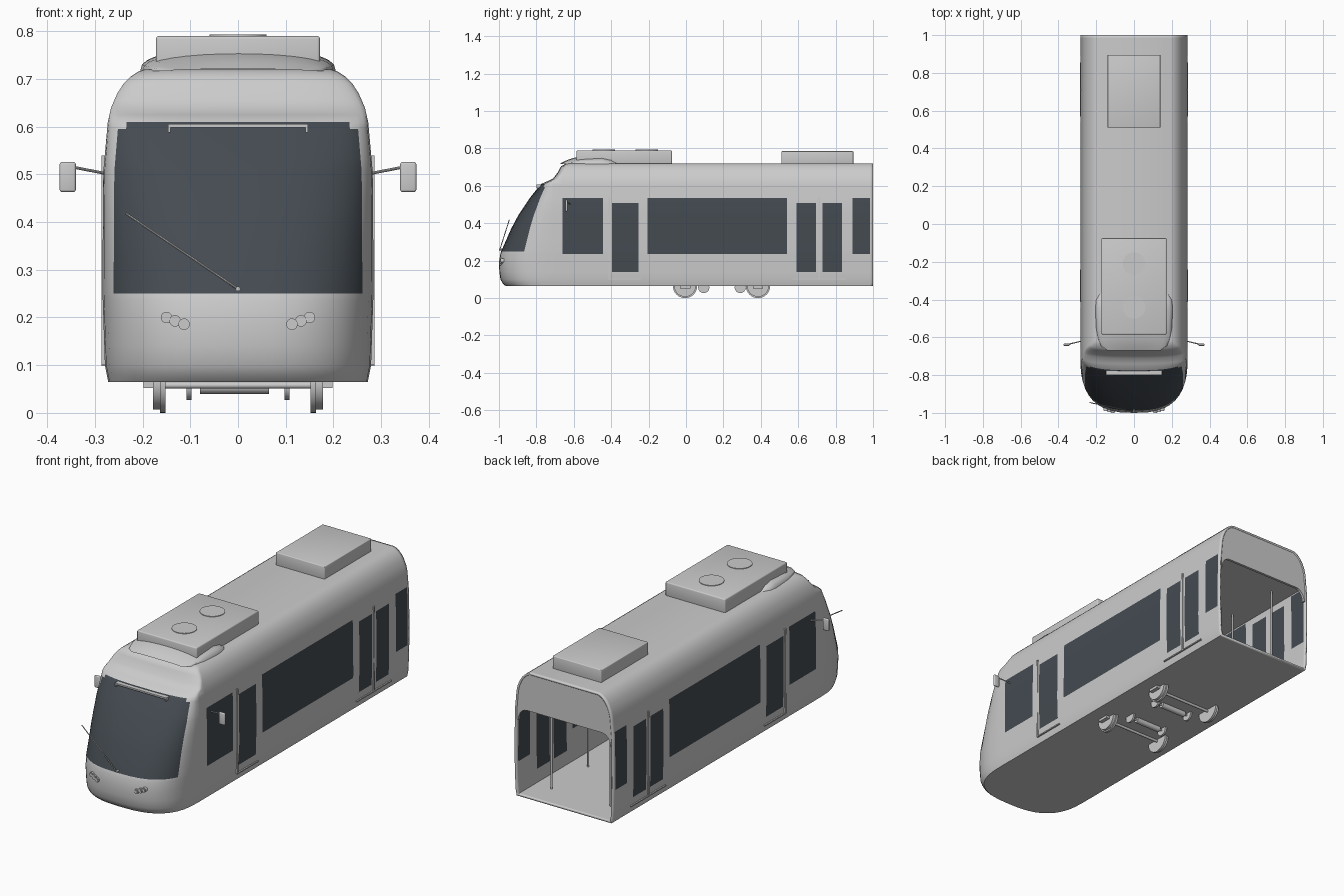
import bpy, bmesh, math
from mathutils import Vector, Matrix

cube = bpy.data.objects.get("Cube")
if cube:
    bpy.data.objects.remove(cube, do_unlink=True)


def material(name, rgb):
    m = bpy.data.materials.new(name)
    m.use_nodes = True
    m.diffuse_color = (*rgb, 1)
    m.node_tree.nodes["Principled BSDF"].inputs["Base Color"].default_value = (*rgb, 1)
    return m


GREY = material("light grey paint", (0.6, 0.6, 0.6))
GLASS = material("dark tinted glass", (0.058, 0.07, 0.083))


def finish(name, bm, mats=(GREY,), smooth=True):
    bmesh.ops.recalc_face_normals(bm, faces=bm.faces[:])
    mesh = bpy.data.meshes.new(name)
    bm.to_mesh(mesh)
    bm.free()
    ob = bpy.data.objects.new(name, mesh)
    bpy.context.collection.objects.link(ob)
    for m in mats:
        mesh.materials.append(m)
    if smooth:
        bpy.ops.object.select_all(action='DESELECT')
        ob.select_set(True)
        bpy.context.view_layer.objects.active = ob
        bpy.ops.object.shade_smooth_by_angle(angle=math.radians(35))
    return ob


def box(name, lo, hi, bevel=0):
    lo, hi = Vector(lo), Vector(hi)
    bm = bmesh.new()
    bmesh.ops.create_cube(bm, size=1, matrix=Matrix.Translation((lo + hi) / 2)
                          @ Matrix.Diagonal((*(hi - lo), 1)))
    if bevel:
        bmesh.ops.bevel(bm, geom=bm.edges[:], offset=bevel, segments=3,
                        profile=0.5, affect='EDGES')
    return finish(name, bm, smooth=bool(bevel))


def rod(name, start, end, radius, sides=12, clip=None):
    start, end = Vector(start), Vector(end)
    axis = end - start
    turn = axis.to_track_quat('Z', 'Y').to_matrix().to_4x4()
    bm = bmesh.new()
    bmesh.ops.create_cone(bm, cap_ends=True, segments=sides, radius1=radius, radius2=radius,
                          depth=axis.length, matrix=Matrix.Translation((start + end) / 2) @ turn)
    if clip:
        bmesh.ops.bisect_plane(bm, geom=bm.verts[:] + bm.edges[:] + bm.faces[:],
                               plane_co=(0, 0, clip), plane_no=(0, 0, 1), clear_outer=True)
    return finish(name, bm)


def lerp_table(table, z):
    for (a, u), (b, v) in zip(table, table[1:]):
        if z <= b:
            return u + (v - u) * (z - a) / (b - a)
    return table[-1][1]


# Body shape: half width and nose position by height
WIDTH = [(.065, .272), (.1, .279), (.25, .284), (.5, .283), (.61, .273), (.64, .266), (.67, .253),
         (.69, .24), (.705, .225), (.715, .21), (.72, .195)]
NOSE = [(.065, -.965), (.078, -.98), (.1, -.992), (.14, -.998), (.19, -1), (.235, -.993),
        (.25, -.988), (.37, -.935), (.44, -.898), (.535, -.835), (.61, -.775), (.625, -.74),
        (.64, -.71), (.67, -.687), (.705, -.668), (.72, -.64)]
LEVELS = [.065, .078, .1, .14, .19, .235, .25, .31, .37, .44, .508, .535, .595, .61,
          .625, .64, .655, .67, .69, .705, .715, .72]
LOW, HIGH, DOOR_LOW, DOOR_HIGH = .235, .535, .14, .508
WINDOWS = [(-.66, -.445), (-.205, .54), (.89, .985)]
DOORS = [(-.395, -.255), (.59, .695), (.73, .835)]
STATIONS = sorted([1] + [y for pair in WINDOWS + DOORS for y in pair], reverse=True)
QUARTER = 10
POWER = 2 / 2.7


def ring(z):
    w, nose = lerp_table(WIDTH, z), lerp_table(NOSE, z)
    corner = max(-.71, nose + .03)
    side = [(w, max(y, corner + .004 * (1 + (y > -.6)))) for y in STATIONS]
    arc = []
    for k in range(QUARTER + 1):
        t = math.pi / 2 * k / QUARTER
        c, s = max(0, math.cos(t)), math.sin(t)
        arc.append((0 if k == QUARTER else w * c ** POWER, corner + (nose - corner) * s ** POWER))
    half = side + arc
    return [(x, y, z) for x, y in half] + [(-x, y, z) for x, y in reversed(half[:-1])]


def inside(value, pairs):
    return any(a < value < b for a, b in pairs)


# Body shell, open at the rear, with glass picked by position
bm = bmesh.new()
rings = [[bm.verts.new(p) for p in ring(z)] for z in LEVELS]
count, first = len(rings[0]), len(STATIONS)
for j, (a, b) in enumerate(zip(rings, rings[1:])):
    z = (LEVELS[j] + LEVELS[j + 1]) / 2
    for i in range(count - 1):
        f = bm.faces.new((a[i], a[i + 1], b[i + 1], b[i]))
        k = i - first
        y = sum(v.co.y for v in f.verts) / 4
        edge = 3 if z < .595 else 4
        front = edge <= k < 2 * QUARTER - edge and .25 < z < .61
        on_side = k < -1 or k > 2 * QUARTER
        pane = LOW < z < HIGH and inside(y, WINDOWS)
        door = DOOR_LOW < z < DOOR_HIGH and inside(y, DOORS)
        f.material_index = int(front or (on_side and (pane or door)))
for cap in (rings[0], rings[-1]):
    for i in range(count // 2):
        corners = [cap[i], cap[i + 1], cap[count - 2 - i], cap[count - 1 - i]]
        bm.faces.new(list(dict.fromkeys(corners)))
body = finish("body_shell", bm, (GREY, GLASS))
wall = body.modifiers.new("wall thickness", 'SOLIDIFY')
wall.thickness = .01
wall.offset = -1

# Rear bulkhead above the open gangway
half = [(lerp_table(WIDTH, z) - .002, z - .001) for z in [.46] + [z for z in LEVELS if z > .5]]
arch = [(.215 + .05 * math.cos(t * math.pi / 12), .46 + .06 * math.sin(t * math.pi / 12))
        for t in range(7)]
outline = half + [(-x, z) for x, z in reversed(half)] + [(-x, z) for x, z in arch] + arch[::-1]
bm = bmesh.new()
panel = bm.faces.new([bm.verts.new((x, .985, z)) for x, z in outline])
moved = bmesh.ops.extrude_face_region(bm, geom=[panel])["geom"]
bmesh.ops.translate(bm, vec=(0, .013, 0), verts=[v for v in moved if isinstance(v, bmesh.types.BMVert)])
finish("rear_bulkhead", bm, smooth=False)

# Interior
box("ceiling", (-.272, -.6, .54), (.272, .986, .546))
box("driver_console", (-.2, -.85, .08), (.2, -.74, .25), .01)
for s, side in ((-1, "right"), (1, "left")):
    x0, x1 = sorted((s * .09, s * .272))
    box(side + "_cab_partition", (x0, -.435, .074), (x1, -.425, .3))
    for y in (-.22, .56, .86):
        rod(side + "_grab_pole", (s * .17, y, .074), (s * .17, y, .541), .005)

# Roof equipment
box("front_roof_unit", (-.172, -.585, .715), (.172, -.075, .79), .006)
box("rear_roof_unit", (-.14, .51, .715), (.14, .895, .785), .004)
for y in (-.44, -.21):
    rod("roof_fan_cover", (0, y, .785), (0, y, .793), .06, 32)
bm = bmesh.new()
rows = []
for y, w, h in [(-.67, .14, .004), (-.645, .175, .017), (-.61, .19, .03), (-.56, .2, .042),
                (-.45, .205, .05), (-.4, .2, .035), (-.365, .18, .003)]:
    angles = [math.pi * k / 16 for k in range(17)]
    rows.append([bm.verts.new((w * math.cos(t), y, .717 + h * max(0, math.sin(t)) ** .8))
                 for t in angles])
for a, b in zip(rows, rows[1:]):
    for i in range(16):
        bm.faces.new((a[i], a[i + 1], b[i + 1], b[i]))
finish("roof_fairing", bm)

# Front fittings
box("destination_bar", (-.145, -.8, .598), (.145, -.775, .606))
rod("wiper_arm", (0, -.995, .26), (-.235, -.945, .418), .0025, 8)
rod("wiper_pivot", (0, -1, .26), (0, -.975, .26), .005)
for s, side in ((-1, "right"), (1, "left")):
    x0, x1 = sorted((s * .141, s * .147))
    box(side + "_bar_end", (x0, -.8, .588), (x1, -.775, .606))
    for x, y, z in ((.15, -.981, .2), (.132, -.986, .193), (.113, -.99, .186)):
        rod(side + "_headlamp", (s * x, y - .007, z), (s * x, y + .012, z), .012, 20)
        rod(side + "_headlamp_lens", (s * x, y - .01, z), (s * x, y, z), .008, 20)
    rod(side + "_mirror_arm", (s * .278, -.62, .502), (s * .345, -.636, .515), .003, 8)
    x0, x1 = sorted((s * .34, s * .374))
    box(side + "_mirror", (x0, -.645, .463), (x1, -.633, .526), .005)

    # Door posts and sills
    x0, x1 = sorted((s * .275, s * .286))
    for y in (-.41, .712):
        box(side + "_door_post", (x0, y - .004, .1), (x1, y + .004, .54))
    for a, b in ((-.41, -.24), (.57, .855)):
        box(side + "_door_sill", (x0, a, .098), (x1, b, .104))

    # Wheels, brake discs and axle boxes
    for y in (-.005, .385):
        rod(side + "_wheel_tread", (s * .163, y, .065), (s * .178, y, .065), .058, 40, .07)
        rod(side + "_wheel_flange", (s * .152, y, .065), (s * .164, y, .065), .065, 40, .07)
        x0, x1 = sorted((s * .176, s * .198))
        box(side + "_axle_box", (x0, y - .028, .052), (x1, y + .028, .07))
    for y in (.095, .29):
        rod(side + "_brake_disc", (s * .098, y, .057), (s * .108, y, .057), .03, 28, .07)

# Axles and motors
for y in (-.005, .385):
    rod("axle", (-.155, y, .058), (.155, y, .058), .007)
for y in (.095, .29):
    rod("traction_motor", (-.08, y, .055), (.065, y, .055), .015, 20)
    rod("motor_shaft", (-.1, y, .056), (.1, y, .056), .005)
